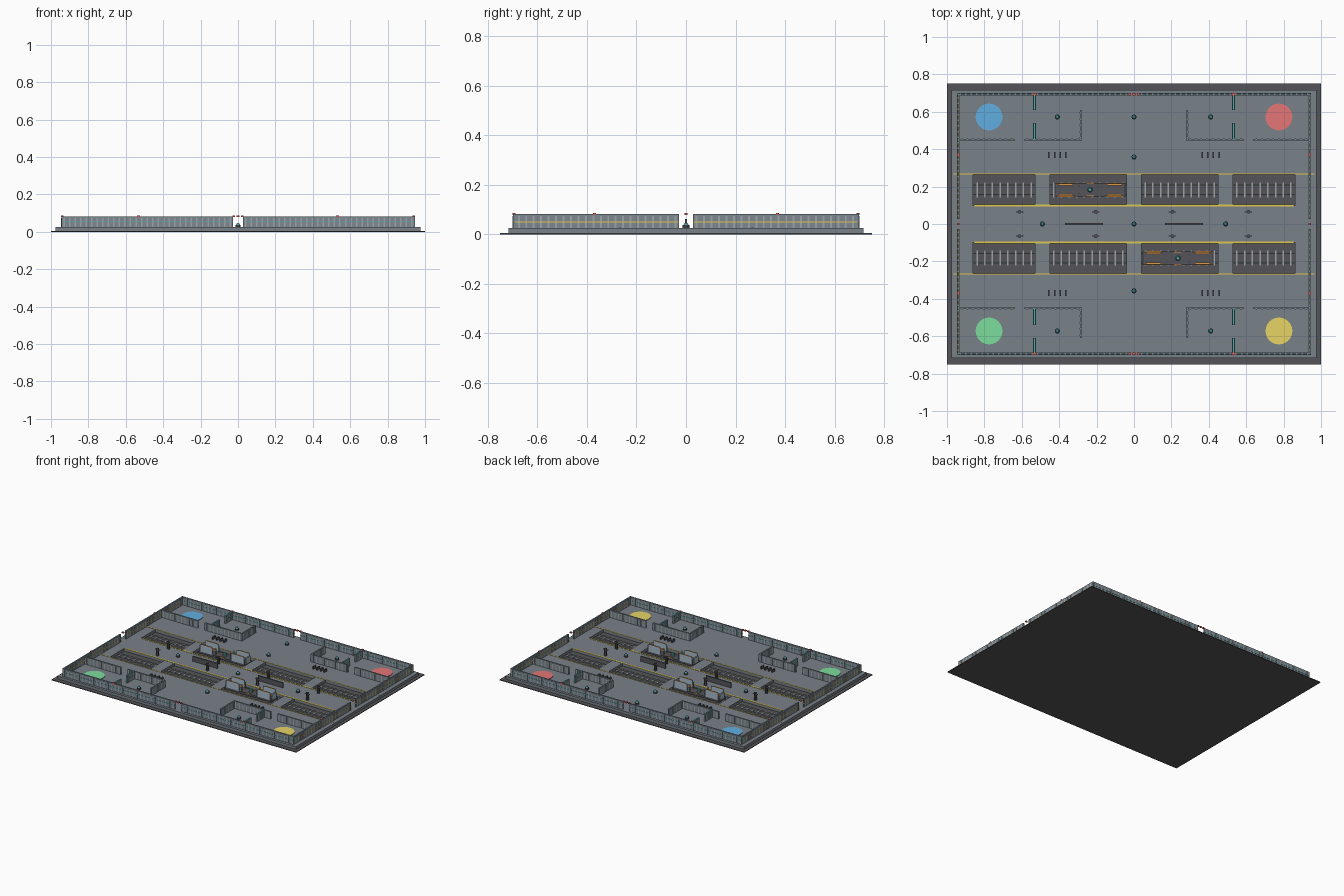
import bpy, bmesh
from math import pi
from mathutils import Matrix

if "Cube" in bpy.data.objects:
    bpy.data.objects.remove(bpy.data.objects["Cube"])


def mat(name, r, g, b):
    m = bpy.data.materials.new(name)
    m.diffuse_color = (r, g, b, 1)
    m.use_nodes = True
    m.node_tree.nodes["Principled BSDF"].inputs["Base Color"].default_value = m.diffuse_color
    return m


DARK = mat("dark_grey", 0.09, 0.09, 0.10)
FLOOR = mat("floor_grey", 0.19, 0.22, 0.25)
WALL = mat("wall_grey", 0.20, 0.25, 0.28)
STEEL = mat("steel", 0.35, 0.37, 0.39)
CAR = mat("car_blue_grey", 0.38, 0.48, 0.58)
ORANGE = mat("orange", 0.75, 0.33, 0.07)
YELLOW = mat("yellow", 0.75, 0.58, 0.08)
TEAL = mat("teal", 0.10, 0.40, 0.42)
RED = mat("red", 0.75, 0.10, 0.10)


def finish(name, bm, material):
    me = bpy.data.meshes.new(name)
    bm.to_mesh(me)
    bm.free()
    ob = bpy.data.objects.new(name, me)
    bpy.context.collection.objects.link(ob)
    if material:
        me.materials.append(material)
    return ob


def boxes(name, items, material):
    """One object from boxes given as (x0, x1, y0, y1, z0, z1)."""
    bm = bmesh.new()
    for x0, x1, y0, y1, z0, z1 in items:
        m = Matrix.Translation(((x0 + x1) / 2, (y0 + y1) / 2, (z0 + z1) / 2))
        m = m @ Matrix.Diagonal((abs(x1 - x0), abs(y1 - y0), abs(z1 - z0), 1))
        bmesh.ops.create_cube(bm, size=1, matrix=m)
    return finish(name, bm, material)


def posts(name, spots, r1, r2, z0, z1, material, sides=10):
    bm = bmesh.new()
    for x, y in spots:
        bmesh.ops.create_cone(bm, cap_ends=True, segments=sides, radius1=r1, radius2=r2,
                              depth=z1 - z0, matrix=Matrix.Translation((x, y, (z0 + z1) / 2)))
    return finish(name, bm, material)


SIGNS = [(sx, sy) for sx in (-1, 1) for sy in (-1, 1)]
F, TOP, T = 0.025, 0.083, 0.005     # floor height, wall top, half wall thickness

# base slab and floor with track pits cut out
boxes("base_slab", [(-1, 1, -0.75, 0.75, 0, 0.005)], DARK)
floor = boxes("station_floor", [(-0.975, 0.975, -0.717, 0.717, 0.004, F)], FLOOR)
SPANS = [(-0.86, -0.53), (-0.45, -0.04), (0.04, 0.45), (0.53, 0.86)]
cutter = boxes("pit_cutter", [(a, b, min(s * .1, s * .265), max(s * .1, s * .265), -0.02, 0.06)
                              for a, b in SPANS for s in (-1, 1)], None)
cutter.hide_render = True
mod = floor.modifiers.new("pits", 'BOOLEAN')
mod.operation = 'DIFFERENCE'
mod.solver = 'EXACT'
mod.object = cutter
bpy.context.view_layer.objects.active = floor
bpy.ops.object.modifier_apply(modifier="pits")
bpy.data.objects.remove(cutter)

# rails and sleepers
rails, ties = [], []
for a, b in SPANS:
    for s in (-1, 1):
        yc = s * 0.183
        for o in (-0.025, 0.025):
            rails.append((a, b, yc + o - .0025, yc + o + .0025, 0.008, 0.014))
        n = int((b - a) / 0.04)
        for i in range(n):
            x = a + (i + 0.5) * (b - a) / n
            ties.append((x - .004, x + .004, yc - .04, yc + .04, 0.005, 0.009))
boxes("rails", rails, STEEL)
boxes("sleepers", ties, STEEL)

# yellow platform edge lines
lines = []
for s in (-1, 1):
    lines.append((-.855, .855, s * .098 - .005, s * .098 + .005, F - .001, F + .002))
    lines.append((-.965, .965, s * .268 - .003, s * .268 + .003, F - .001, F + .002))
boxes("platform_edge_lines", lines, YELLOW)

# walls: (along_x, start, end, fixed coordinate) for one quadrant, mirrored to four
OUTER = [(True, 0.027, 0.945, 0.694), (False, 0.028, 0.69, 0.94)]
INNER = [(True, 0.285, 0.585, 0.45), (True, 0.64, 0.936, 0.45), (False, 0.445, 0.61, 0.285),
         (False, 0.455, 0.54, 0.532), (False, 0.61, 0.69, 0.532)]


def wall_boxes(runs, half, z0, z1, step=0, w=0.004):
    out = []
    for along_x, a, b, c in runs:
        n = max(1, round((b - a) / step)) if step else 1
        for i in range(n):
            if step:
                m = a + (i + .5) * (b - a) / n
                p, q = m - w, m + w
            else:
                p, q = a, b
            for sx, sy in SIGNS:
                if along_x:
                    out.append((sx * p, sx * q, sy * c - half, sy * c + half, z0, z1))
                else:
                    out.append((sx * c - half, sx * c + half, sy * p, sy * q, z0, z1))
    return out


boxes("outer_walls", wall_boxes(OUTER, T, F - .001, TOP), WALL)
boxes("room_walls", wall_boxes(INNER, T, F - .001, TOP - .004), WALL)
boxes("wall_ribs", wall_boxes(OUTER + INNER, T + .0015, F, TOP - .008, step=0.03), STEEL)
boxes("teal_wall_stripes", wall_boxes(OUTER[:1] + INNER[3:], T + .002, .052, .056), TEAL)
boxes("yellow_wall_stripes", wall_boxes(OUTER[1:], T + .002, .049, .053), YELLOW)
boxes("teal_wall_caps", wall_boxes(INNER[3:], T, TOP - .004, TOP - .001), TEAL)

# red lamps on wall tops
lamps = [(sx * .532, sy * .694) for sx, sy in SIGNS] + [(sx * .94, sy * .37) for sx, sy in SIGNS]
lamps += [(sx * .022, sy * .694) for sx, sy in SIGNS] + [(-.94, 0), (.94, 0), (0, .694), (0, -.694)]
boxes("red_lamps", [(x - .007, x + .007, y - .006, y + .006, TOP - .004, TOP + .004)
                    for x, y in lamps], RED)

# coloured round pads in the corner rooms
for name, sx, sy, col in (("blue", -1, 1, (.12, .42, .75)), ("red", 1, 1, (.78, .18, .18)),
                          ("green", -1, -1, (.20, .72, .33)), ("yellow", 1, -1, (.80, .66, .13))):
    posts(name + "_pad", [(sx * .775, sy * .572)], .072, .072, F - .001, F + .004,
          mat(name + "_pad", *col), 24)

# small beacons
BEACONS = [(0, .572), (0, .358), (0, -.358), (-.49, 0), (0, 0), (.49, 0)]
BEACONS += [(sx * .41, sy * .572) for sx, sy in SIGNS]
posts("beacon_bases", BEACONS, .014, .014, F - .001, F + .012, DARK)
posts("beacon_tops", BEACONS, .011, .006, F + .012, F + .022, TEAL)

# platform pillars with side arms, and dividing screens
PILLARS = [(sx * x, sy * .065) for x in (.205, .612) for sx, sy in SIGNS]
posts("pillars", PILLARS, .010, .010, F - .001, .078, DARK, 8)
boxes("pillar_arms", [(x - .02, x + .02, y - .003, y + .003, .066, .072) for x, y in PILLARS], STEEL)
boxes("platform_screens", [(s * .165, s * .37, -.005, .005, F - .001, .062) for s in (-1, 1)], DARK)

# ticket gates, four in each quadrant
boxes("ticket_gates", [(sx * x - .004, sx * x + .004, sy * .37 - .016, sy * .37 + .016, F - .001, .045)
                       for x in (.365, .395, .425, .455) for sx, sy in SIGNS], DARK)

# two open rail cars
for name, cx, cy in (("north", -.235, .183), ("south", .235, -.183)):
    def car(part, items, material):
        boxes(name + "_car_" + part, [(cx + a, cx + b, cy + c, cy + d, e, f)
                                      for a, b, c, d, e, f in items], material)
    car("floor", [(-.19, .19, -.036, .036, .014, .028)], DARK)
    sides = [(s * .075, s * .18, t * .036, t * .030, .028, .080) for s, t in SIGNS]
    car("sides", sides, CAR)
    car("ends", [(s * .184, s * .190, -.027, .027, .028, .070) for s in (-1, 1)], CAR)
    seats = [(s * .09, s * .172, t * .030, t * .022, .028, .042) for s, t in SIGNS]
    seats += [(-.02, .02, t * .036, t * .030, .028, .034) for t in (-1, 1)]
    seats += [(s * .088, s * .174, t * .0375, t * .030, .080, .083) for s, t in SIGNS]
    car("seats_and_trim", seats, ORANGE)
    posts(name + "_car_poles", [(cx + s * .06, cy + t * .02) for s, t in SIGNS],
          .003, .003, .028, .075, STEEL, 8)
    posts(name + "_car_beacon", [(cx, cy)], .014, .009, .027, .052, TEAL)
